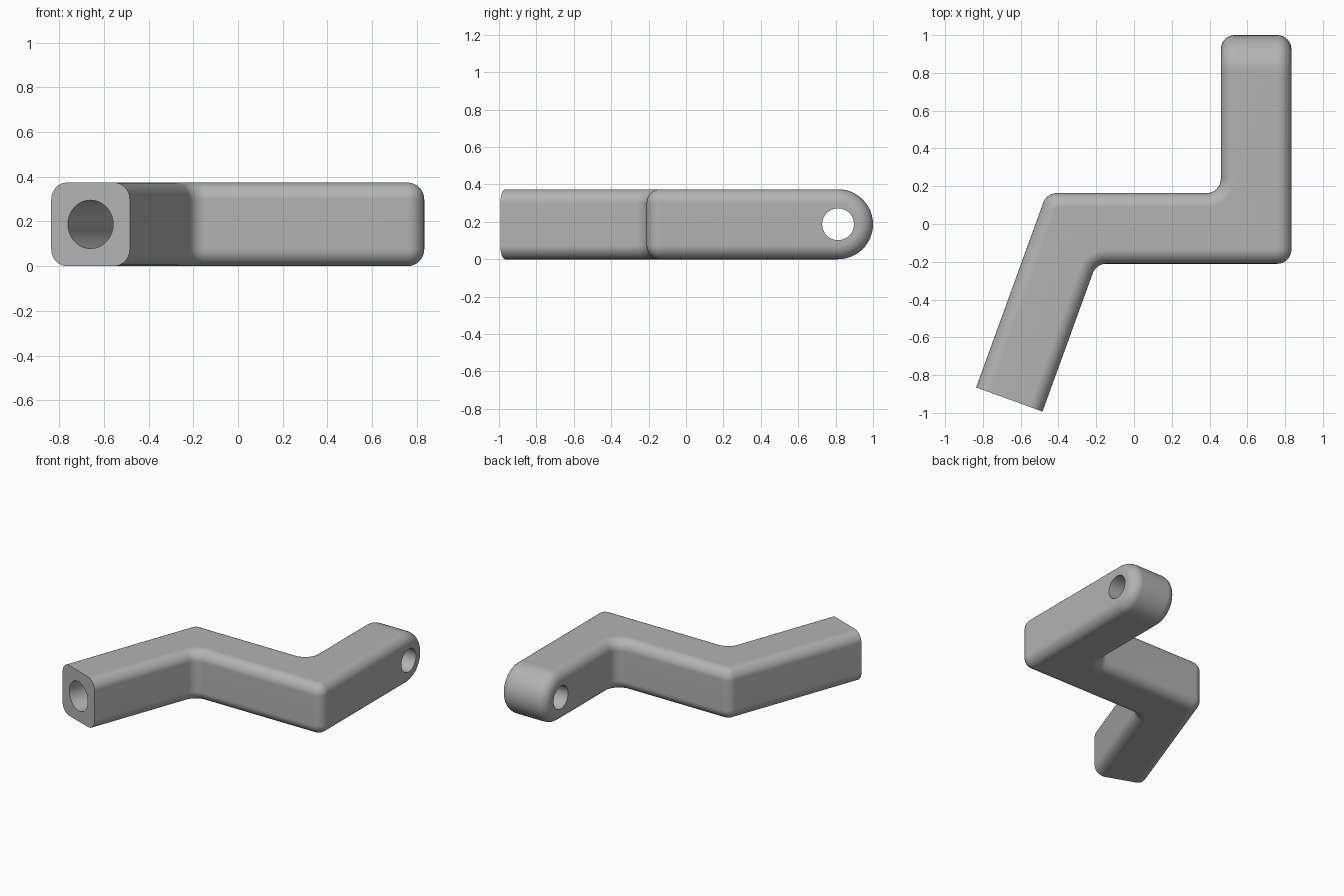
import bpy, bmesh
from math import cos, sin, pi, tan, radians
from mathutils import Vector, Matrix

HALF = 0.187      # half width and half height of the bar
ROUND = 0.075     # edge rounding
STEPS = 8
PATH = [Vector(p) for p in ((-0.66, -0.929), (-0.331, -0.0235), (0.6465, -0.0235), (0.6465, 0.813))]

cube = bpy.data.objects.get("Cube")
if cube:
    bpy.data.objects.remove(cube, do_unlink=True)

grey = bpy.data.materials.new("satin_grey")
grey.use_nodes = True
GREY = (0.45, 0.45, 0.45, 1)
grey.diffuse_color = GREY
grey.node_tree.nodes["Principled BSDF"].inputs["Base Color"].default_value = GREY


def normal(u):
    return Vector((-u.y, u.x))


def side_path(d):
    """Centre line shifted left by d, with its two bends filleted."""
    dirs = [(b - a).normalized() for a, b in zip(PATH, PATH[1:])]
    pts = [PATH[0] + normal(dirs[0]) * d]
    for p, u, v in zip(PATH[1:], dirs, dirs[1:]):
        turn = -u.angle_signed(v)
        s = 1 if turn > 0 else -1
        corner = p + normal(u) * d + u * (-d * tan(turn / 2))
        inset = HALF - abs(d)
        r = max(0, ROUND - inset) if d * s < 0 else ROUND + inset
        centre = corner - u * r * tan(abs(turn) / 2) + normal(u) * s * r
        arm = normal(u) * -s * r
        pts += [centre + Matrix.Rotation(turn * i / STEPS, 2) @ arm for i in range(STEPS + 1)]
    return pts + [PATH[-1] + normal(dirs[-1]) * d]


def section():
    """Rounded square as (sideways, up) pairs, starting at the middle of the left side."""
    pts, flat = [], HALF - ROUND
    for q, (sx, sz) in enumerate(((1, 1), (-1, 1), (-1, -1), (1, -1))):
        if q % 2 == 0:
            pts.append((HALF * sx, 0))
        for i in range(STEPS + 1):
            a = pi / 2 * (q + i / STEPS)
            pts.append((flat * sx + ROUND * cos(a), flat * sz + ROUND * sin(a)))
    return pts


def add_grid(bm, rows, closed):
    verts = [[bm.verts.new(p) for p in row] for row in rows]
    n = len(rows)
    for j in range(n if closed else n - 1):
        a, b = verts[j], verts[(j + 1) % n]
        for i in range(len(a) - 1):
            bm.faces.new((a[i], a[i + 1], b[i + 1], b[i]))
    return verts


def cylinder(name, radius, depth, centre, rotation):
    bpy.ops.mesh.primitive_cylinder_add(vertices=48, radius=radius, depth=depth,
                                        location=centre, rotation=rotation)
    ob = bpy.context.object
    ob.name = name
    ob.hide_render = True
    ob.data.materials.append(grey)
    return ob


# Bent bar
bm = bmesh.new()
ring = section()
rows = [[(p.x, p.y, z + HALF) for p in side_path(d)] for d, z in ring]
grid = add_grid(bm, rows, True)
bm.faces.new([row[0] for row in grid])

# Half-round eye: upper half of the section turned about the pin axis
end = PATH[-1]
upper = [p for p in ring if p[1] >= -1e-6]
upper = upper[:2 * STEPS + 4]
turns = 24
eye = [[(end.x - d, end.y + z * sin(pi * i / turns), HALF + z * cos(pi * i / turns))
        for i in range(turns + 1)] for d, z in upper]
add_grid(bm, eye, False)

bmesh.ops.remove_doubles(bm, verts=bm.verts, dist=1e-4)
bmesh.ops.dissolve_degenerate(bm, edges=bm.edges, dist=1e-5)
bmesh.ops.recalc_face_normals(bm, faces=bm.faces)
mesh = bpy.data.meshes.new("bent_arm")
bm.to_mesh(mesh)
bm.free()
arm = bpy.data.objects.new("bent_arm", mesh)
bpy.context.collection.objects.link(arm)
mesh.materials.append(grey)

# Cross hole in the eye and blind bore in the front end
along = (PATH[1] - PATH[0]).normalized()
bore_at = PATH[0] + along * 0.3
cutters = [
    cylinder("pin_hole_cutter", 0.085, 1, (end.x, end.y, HALF), (0, pi / 2, 0)),
    cylinder("bore_cutter", 0.108, 0.9, (bore_at.x, bore_at.y, HALF),
             Vector((along.x, along.y, 0)).to_track_quat('Z', 'Y').to_euler()),
]
bpy.ops.object.select_all(action='DESELECT')
arm.select_set(True)
bpy.context.view_layer.objects.active = arm
for cutter in cutters:
    mod = arm.modifiers.new(cutter.name, 'BOOLEAN')
    mod.operation = 'DIFFERENCE'
    mod.solver = 'EXACT'
    mod.object = cutter
    bpy.ops.object.modifier_apply(modifier=mod.name)
    bpy.data.objects.remove(cutter, do_unlink=True)

# Smooth rounded edges, crisp rims
bpy.ops.object.shade_smooth_by_angle(angle=radians(35))
weighted = arm.modifiers.new("even_shading", 'WEIGHTED_NORMAL')
weighted.keep_sharp = True
